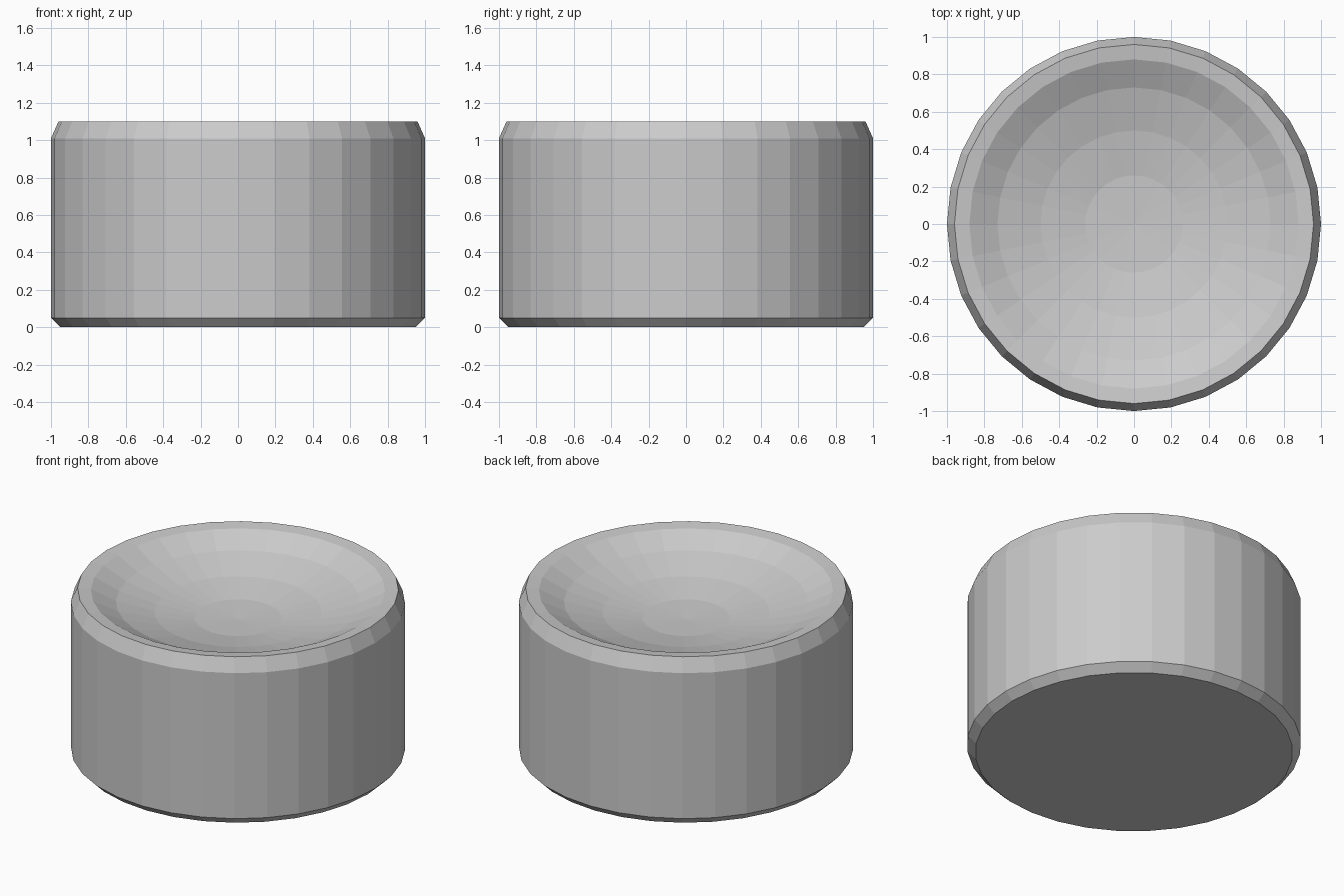
import bpy, bmesh, math

if "Cube" in bpy.data.objects:
    bpy.data.objects.remove(bpy.data.objects["Cube"])

SIDES = 32

# Half profile of the solid: base, chamfers, rim, then the dished top
profile = [(0.95, 0.0), (1.0, 0.05), (1.0, 1.01), (0.96, 1.10),
           (0.88, 1.09), (0.73, 1.015), (0.50, 0.95), (0.26, 0.91)]
DISH_BOTTOM = 0.90

bm = bmesh.new()
rings = []
for r, z in profile:
    rings.append([bm.verts.new((r * math.cos(2 * math.pi * i / SIDES),
                                r * math.sin(2 * math.pi * i / SIDES), z))
                  for i in range(SIDES)])

# Walls and dish bands
for lower, upper in zip(rings, rings[1:]):
    for i in range(SIDES):
        j = (i + 1) % SIDES
        bm.faces.new((lower[i], lower[j], upper[j], upper[i]))

# Flat base and the centre fan of the dish
bm.faces.new(rings[0][::-1])
centre = bm.verts.new((0, 0, DISH_BOTTOM))
for i in range(SIDES):
    bm.faces.new((rings[-1][i], rings[-1][(i + 1) % SIDES], centre))

bmesh.ops.recalc_face_normals(bm, faces=bm.faces)
mesh = bpy.data.meshes.new("dished_cylinder")
bm.to_mesh(mesh)
bm.free()
bpy.context.collection.objects.link(bpy.data.objects.new("dished_cylinder", mesh))
